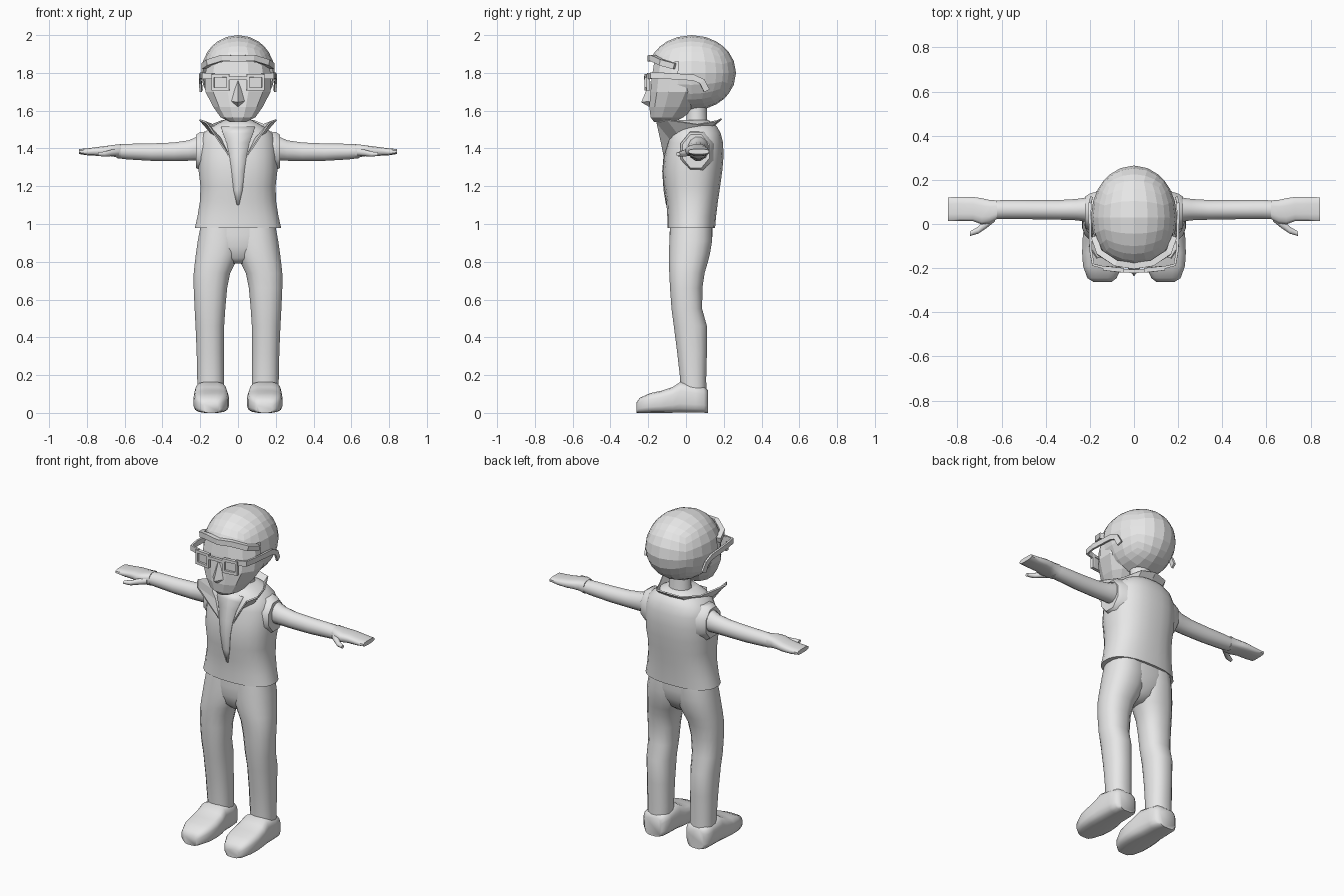
import bpy, bmesh, math
from mathutils import Vector

GREY = bpy.data.materials.new("plain_grey")
GREY.diffuse_color = (0.8, 0.8, 0.8, 1)


def add(name, verts, faces, mirror=False, smooth=True, thick=0):
    me = bpy.data.meshes.new(name)
    me.from_pydata([tuple(v) for v in verts], [], faces)
    bm = bmesh.new()
    bm.from_mesh(me)
    bmesh.ops.recalc_face_normals(bm, faces=bm.faces)
    bm.to_mesh(me)
    bm.free()
    me.materials.append(GREY)
    if smooth:
        me.shade_smooth()
        me.set_sharp_from_angle(angle=math.radians(50))
    ob = bpy.data.objects.new(name, me)
    bpy.context.collection.objects.link(ob)
    if thick:
        ob.modifiers.new("thickness", 'SOLIDIFY').thickness = thick
    if mirror:
        ob.modifiers.new("mirror", 'MIRROR').use_mirror_merge = False
    return ob


def skin(rings, closed=False):
    n, m = len(rings[0]), len(rings)
    verts = [v for r in rings for v in r]
    faces = []
    for i in range(m if closed else m - 1):
        k = (i + 1) % m
        for j in range(n):
            l = (j + 1) % n
            faces.append((i * n + j, i * n + l, k * n + l, k * n + j))
    if not closed:
        faces += [tuple(range(n)), tuple(range((m - 1) * n, m * n))]
    return verts, faces


def loft(name, axis, sections, n=16, power=2.0, **kw):
    """Sections: position on the axis, then min/max of the two other axes."""
    others = [a for a in range(3) if a != axis]
    rings = []
    for p, a0, a1, b0, b1 in sections:
        ring = []
        for j in range(n):
            t = 2 * math.pi * (j + 0.5) / n
            c, s = math.cos(t), math.sin(t)
            v = [0, 0, 0]
            v[axis] = p
            for o, w, lo, hi in ((others[0], c, a0, a1), (others[1], s, b0, b1)):
                k = math.copysign(abs(w) ** (2 / power), w)
                v[o] = (lo + hi) / 2 + k * (hi - lo) / 2
            ring.append(v)
        rings.append(ring)
    return add(name, *skin(rings), **kw)


def rod(name, pts, ref, ru, rv, closed=False, **kw):
    """Four-sided bar following a path."""
    pts = [Vector(p) for p in pts]
    ref, m, rings = Vector(ref), len(pts), []
    for i, p in enumerate(pts):
        a = pts[i - 1] if closed or i else p
        b = pts[(i + 1) % m] if closed or i < m - 1 else p
        t = (b - a).normalized()
        u = t.cross(ref).normalized()
        v = u.cross(t)
        rings.append([p + u * ru * x + v * rv * y
                      for x, y in ((1, 1), (-1, 1), (-1, -1), (1, -1))])
    return add(name, *skin(rings, closed), smooth=False, **kw)


# Hair: faceted ball with the face area opened
bm = bmesh.new()
bmesh.ops.create_cube(bm, size=2)
bmesh.ops.subdivide_edges(bm, edges=bm.edges[:], cuts=5, use_grid_fill=True)
for v in bm.verts:
    d = v.co.normalized()
    v.co = (d.x * 0.195, 0.03 + d.y * 0.235, 1.8 + d.z * 0.2)
gone = [f for f in bm.faces if f.calc_center_median().y < -0.07
        and f.calc_center_median().z < 1.85]
bmesh.ops.delete(bm, geom=gone, context='FACES')
bm.verts.index_update()
add("hair", [v.co.copy() for v in bm.verts],
    [tuple(v.index for v in f.verts) for f in bm.faces], smooth=False)
bm.free()
rod("fringe", [(-0.18, -0.06, 1.835), (-0.155, -0.13, 1.855), (-0.08, -0.178, 1.88),
               (0, -0.19, 1.875), (0.08, -0.178, 1.88), (0.155, -0.13, 1.855),
               (0.18, -0.06, 1.835)], (0, 0, 1), 0.014, 0.016)

# Face, nose and neck
loft("face", 2, [(1.54, -0.045, 0.045, -0.17, -0.06), (1.565, -0.095, 0.095, -0.19, -0.01),
                 (1.62, -0.135, 0.135, -0.198, 0.05), (1.70, -0.178, 0.178, -0.192, 0.10),
                 (1.78, -0.182, 0.182, -0.185, 0.12), (1.86, -0.165, 0.165, -0.172, 0.12)],
     n=12, power=2.3, smooth=False)
add("nose", [(0, -0.188, 1.76), (0, -0.237, 1.645), (-0.04, -0.185, 1.65),
             (0.04, -0.185, 1.65), (0, -0.195, 1.62)],
    [(0, 1, 2), (0, 3, 1), (1, 4, 2), (1, 3, 4), (0, 2, 4, 3)], smooth=False)
loft("neck", 2, [(1.45, -0.08, 0.08, -0.02, 0.13), (1.54, -0.068, 0.068, 0.0, 0.115),
                 (1.65, -0.065, 0.065, 0.0, 0.11)], n=12)

# Glasses
x0, x1, z0, z1 = 0.053, 0.133, 1.715, 1.785
rod("glasses_rim", [(x0, -0.21, z0), (x1, -0.2, z0), (x1, -0.2, z1), (x0, -0.21, z1)],
    (0, 1, 0), 0.011, 0.01, closed=True, mirror=True)
add("lens", [(x0, -0.207, z0), (x1, -0.197, z0), (x1, -0.197, z1), (x0, -0.207, z1)],
    [(0, 1, 2, 3)], mirror=True, smooth=False, thick=0.004)
rod("glasses_bridge", [(-0.055, -0.21, 1.77), (0, -0.215, 1.775), (0.055, -0.21, 1.77)],
    (0, 1, 0), 0.009, 0.008)
rod("glasses_temple", [(0.125, -0.2, 1.782), (0.185, -0.185, 1.785), (0.196, -0.12, 1.785),
                       (0.2, 0.04, 1.775), (0.2, 0.085, 1.755), (0.195, 0.11, 1.705)],
    (0, 0, 1), 0.006, 0.016, mirror=True)

# Vest body with a flared hem
loft("vest", 2, [(0.98, -0.23, 0.23, -0.10, 0.155), (1.04, -0.216, 0.216, -0.10, 0.16),
                 (1.12, -0.203, 0.203, -0.105, 0.17), (1.20, -0.20, 0.20, -0.117, 0.182),
                 (1.28, -0.21, 0.21, -0.122, 0.193), (1.36, -0.208, 0.208, -0.115, 0.20),
                 (1.43, -0.203, 0.203, -0.10, 0.197), (1.48, -0.185, 0.185, -0.09, 0.185),
                 (1.515, -0.14, 0.14, -0.075, 0.165), (1.55, -0.075, 0.075, -0.04, 0.12)],
     n=24, power=2.4)

# Shirt showing in the V opening
rows = [(1.10, 0.006, -0.106), (1.18, 0.024, -0.119), (1.28, 0.034, -0.126),
        (1.36, 0.045, -0.119), (1.43, 0.06, -0.104), (1.48, 0.08, -0.094),
        (1.515, 0.09, -0.078)]
verts = [(k * w, y + abs(k) * 0.002, z) for z, w, y in rows for k in (-1, 0, 1)]
add("shirt_front", verts, [(3 * i + j, 3 * i + j + 1, 3 * i + j + 4, 3 * i + j + 3)
                           for i in range(len(rows) - 1) for j in (0, 1)], thick=0.003)

# Standing collar with pointed front lapels: lower and upper edge
low = [(0, 0.13, 1.51), (0.08, 0.12, 1.51), (0.12, 0.05, 1.50), (0.13, -0.04, 1.475),
       (0.09, -0.088, 1.455), (0.045, -0.118, 1.36)]
high = [(0, 0.185, 1.56), (0.085, 0.165, 1.55), (0.135, 0.06, 1.53), (0.20, -0.10, 1.555),
        (0.165, -0.155, 1.54), (0.052, -0.122, 1.375)]
add("collar", low + high, [(i, i + 1, i + 7, i + 6) for i in range(5)],
    mirror=True, smooth=False, thick=0.008)

# Flared armhole, arm, hand and thumb
loft("armhole", 0, [(0.15, -0.04, 0.16, 1.26, 1.50), (0.20, -0.035, 0.145, 1.275, 1.495),
                    (0.222, -0.025, 0.13, 1.29, 1.48)], n=8, mirror=True)
loft("arm", 0, [(0.14, 0.0, 0.125, 1.33, 1.485), (0.20, 0.005, 0.125, 1.333, 1.473),
                (0.26, 0.015, 0.115, 1.333, 1.445), (0.34, 0.018, 0.11, 1.332, 1.433),
                (0.46, 0.02, 0.11, 1.333, 1.428), (0.58, 0.022, 0.11, 1.34, 1.426),
                (0.64, 0.02, 0.108, 1.347, 1.422)], n=12, mirror=True)
loft("hand", 0, [(0.62, 0.022, 0.108, 1.346, 1.424), (0.655, 0.002, 0.11, 1.355, 1.42),
                 (0.69, -0.003, 0.118, 1.36, 1.415), (0.73, 0.012, 0.124, 1.36, 1.41),
                 (0.79, 0.013, 0.124, 1.362, 1.402), (0.842, 0.013, 0.122, 1.37, 1.397)],
     n=12, power=3, mirror=True)
loft("thumb", 0, [(0.63, 0.01, 0.05, 1.36, 1.40), (0.67, -0.022, 0.025, 1.358, 1.395),
                  (0.705, -0.045, -0.01, 1.355, 1.385), (0.742, -0.055, -0.032, 1.36, 1.38)],
     n=8, mirror=True)

# Trousers: pelvis bridging two legs
loft("pelvis", 2, [(0.79, -0.03, 0.03, -0.04, 0.06), (0.82, -0.09, 0.09, -0.07, 0.10),
                   (0.88, -0.17, 0.17, -0.085, 0.13), (0.94, -0.205, 0.205, -0.088, 0.142),
                   (1.02, -0.195, 0.195, -0.085, 0.14)], n=20, power=2.4)
loft("leg", 2, [(0.99, -0.02, 0.20, -0.085, 0.14), (0.91, -0.02, 0.215, -0.09, 0.14),
                (0.84, -0.008, 0.225, -0.092, 0.128), (0.79, 0.015, 0.231, -0.092, 0.115),
                (0.74, 0.04, 0.236, -0.09, 0.10), (0.66, 0.056, 0.236, -0.086, 0.088),
                (0.55, 0.066, 0.231, -0.078, 0.087), (0.46, 0.072, 0.226, -0.066, 0.112),
                (0.32, 0.074, 0.22, -0.048, 0.112), (0.18, 0.073, 0.217, -0.032, 0.108),
                (0.08, 0.075, 0.215, -0.03, 0.11)], n=16, power=2.3, mirror=True)

# Shoes with a flat sole
loft("shoe", 1, [(-0.262, 0.10, 0.185, 0, 0.055), (-0.245, 0.078, 0.212, 0, 0.08),
                 (-0.19, 0.053, 0.232, 0, 0.105), (-0.13, 0.047, 0.236, 0, 0.118),
                 (-0.07, 0.05, 0.234, 0, 0.138), (-0.03, 0.058, 0.23, 0, 0.165),
                 (0.05, 0.062, 0.226, 0, 0.15), (0.095, 0.068, 0.222, 0, 0.14),
                 (0.116, 0.09, 0.20, 0, 0.12)], n=16, power=3.6, mirror=True)
